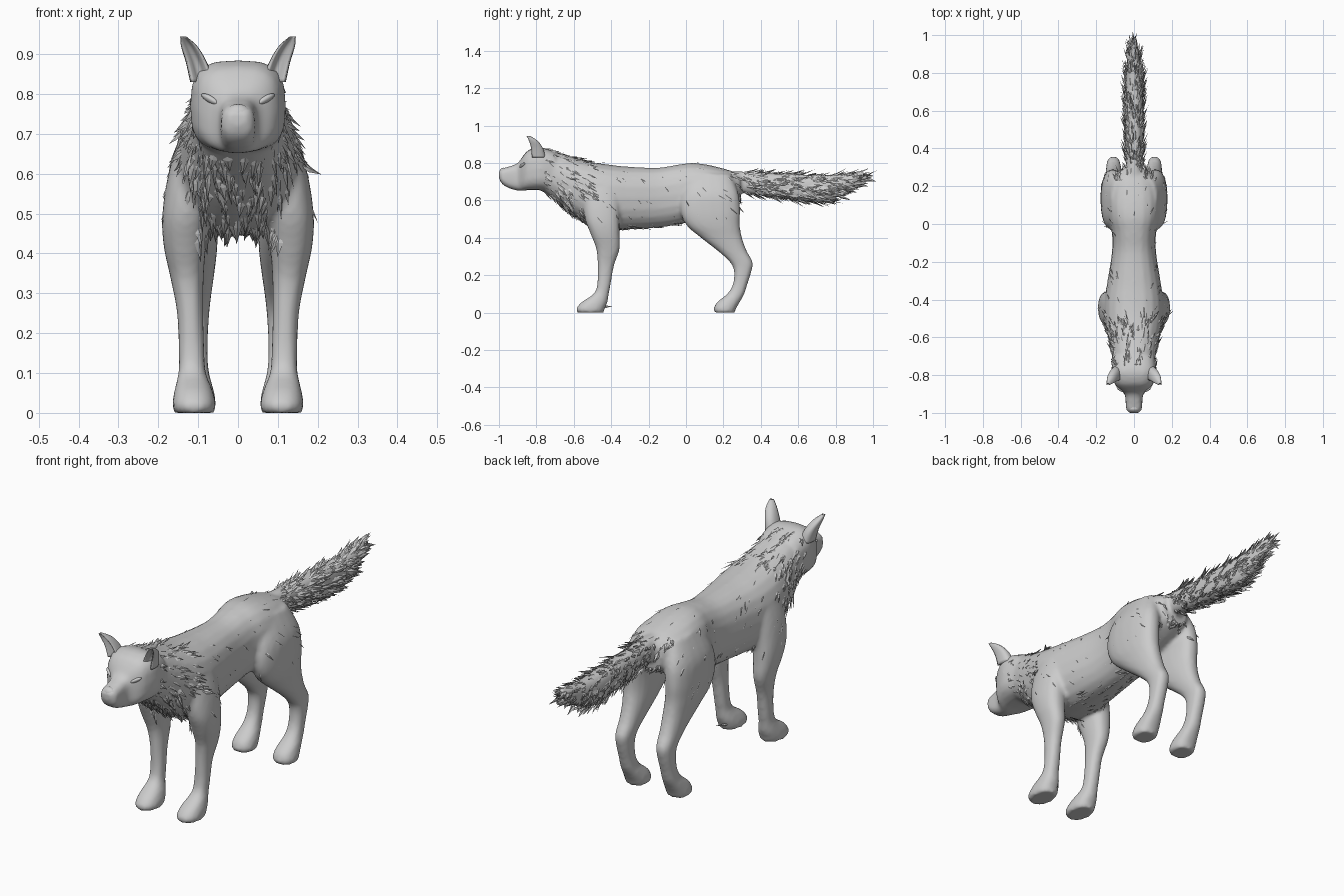
import bpy, bmesh, math, random
from mathutils import Vector

random.seed(7)
cube = bpy.data.objects.get("Cube")
if cube:
    bpy.data.objects.remove(cube)

grey = bpy.data.materials.new("light grey coat")
grey.use_nodes = True
colour = (0.6, 0.6, 0.6, 1)
grey.diffuse_color = colour
grey.node_tree.nodes["Principled BSDF"].inputs["Base Color"].default_value = colour


def make_object(name, bm):
    bmesh.ops.recalc_face_normals(bm, faces=bm.faces)
    mesh = bpy.data.meshes.new(name)
    bm.to_mesh(mesh)
    bm.free()
    mesh.materials.append(grey)
    obj = bpy.data.objects.new(name, mesh)
    bpy.context.collection.objects.link(obj)
    return obj


def smooth_rows(rows, steps=4):
    """Catmull-Rom interpolation of section rows."""
    out = []
    for i in range(len(rows) - 1):
        quad = [rows[max(0, min(len(rows) - 1, i + k))] for k in (-1, 0, 1, 2)]
        for s in range(steps):
            t = s / steps
            out.append([b + (c - a) * t / 2 + (a - 2.5 * b + 2 * c - d / 2) * t * t
                        + (1.5 * (b - c) + (d - a) / 2) * t ** 3
                        for a, b, c, d in zip(*quad)])
    return out + [rows[-1]]


def loft(bm, rows, place, square=0.85, cup=0, sides=20):
    """Skin rounded sections; each row is position, low/high u, low/high v."""
    rings = []
    for p, u0, u1, v0, v1 in smooth_rows(rows):
        ring = []
        for k in range(sides):
            a = math.tau * k / sides
            c, s = [math.copysign(abs(f) ** square, f) for f in (math.cos(a), math.sin(a))]
            if c < 0:
                c += cup * max(0, 1 - abs(s) * 1.2)
            ring.append(bm.verts.new(place(p, (u0 + u1 + (u1 - u0) * c) / 2,
                                           (v0 + v1 + (v1 - v0) * s) / 2)))
        rings.append(ring)
    for r, q in zip(rings, rings[1:]):
        for k in range(sides):
            j = (k + 1) % sides
            bm.faces.new((r[k], r[j], q[j], q[k]))
    bm.faces.new(rings[0])
    bm.faces.new(rings[-1])


def along(bm, rows, square=0.85):
    """Lengthwise form from rows of y, top, bottom, half width."""
    loft(bm, [(y, b, t, -w, w) for y, t, b, w in rows],
         lambda p, u, v: (v, p, u), square)


def upright_pair(bm, rows, cup=0):
    """Mirrored upright forms from rows of z, y range, x range."""
    for side in (-1, 1):
        loft(bm, rows, lambda p, u, v: (side * v, u, p), cup=cup)


# Torso, head, tail and legs are lofted, then fused into one skin
torso = [(-.8, .87, .67, .1), (-.7, .86, .6, .115), (-.6, .83, .52, .135), (-.5, .805, .46, .155),
         (-.4, .79, .445, .155), (-.3, .78, .445, .14), (-.15, .775, .455, .117), (-.05, .79, .47, .117),
         (.03, .8, .49, .135), (.12, .79, .52, .14), (.22, .765, .56, .12), (.29, .74, .6, .07)]
head = [(-1, .755, .72, .025), (-.985, .77, .69, .04), (-.95, .78, .667, .044), (-.9, .8, .652, .05),
        (-.87, .84, .652, .085), (-.84, .87, .655, .105), (-.78, .885, .655, .12), (-.7, .86, .65, .11)]
tail = [(.2, .755, .66, .04), (.3, .755, .64, .043), (.45, .745, .62, .045), (.6, .74, .6, .047),
        (.75, .735, .595, .045), (.88, .745, .66, .032), (.95, .755, .72, .015)]
front_leg = [(.7, -.54, -.36, .04, .145), (.6, -.55, -.35, .05, .175), (.5, -.54, -.355, .07, .19),
             (.42, -.51, -.355, .08, .187), (.34, -.48, -.355, .086, .17), (.25, -.472, -.385, .087, .153),
             (.15, -.475, -.403, .084, .149), (.1, -.495, -.413, .08, .15), (.055, -.56, -.42, .063, .16),
             (.02, -.587, -.435, .055, .165), (0, -.58, -.44, .06, .16)]
hind_leg = [(.74, .02, .24, .03, .12), (.64, -.02, .28, .04, .167), (.55, -.03, .29, .05, .177),
            (.47, 0, .288, .05, .174), (.4, .08, .3, .053, .162), (.33, .17, .325, .062, .152),
            (.27, .235, .357, .07, .147), (.22, .257, .35, .074, .145), (.15, .25, .328, .076, .144),
            (.1, .22, .312, .072, .148), (.055, .165, .287, .06, .158), (.02, .148, .267, .055, .163),
            (0, .155, .26, .06, .16)]
bm = bmesh.new()
along(bm, torso)
along(bm, head, square=0.65)
along(bm, tail)
upright_pair(bm, front_leg)
upright_pair(bm, hind_leg)
body = make_object("body", bm)
remesh = body.modifiers.new("fuse", 'REMESH')
remesh.mode = 'VOXEL'
remesh.voxel_size = 0.01
soften = body.modifiers.new("soften", 'SMOOTH')
soften.iterations = 5
soften.factor = 0.5
bpy.context.view_layer.update()
skin = bpy.data.meshes.new_from_object(body.evaluated_get(bpy.context.evaluated_depsgraph_get()))
body.modifiers.clear()
body.data = skin
skin.materials.clear()
skin.materials.append(grey)
for v in skin.vertices:
    v.co.z = max(v.co.z, 0)
skin.shade_smooth()

# Cupped ears
bm = bmesh.new()
upright_pair(bm, [(.83, -.84, -.75, .06, .12), (.88, -.842, -.765, .078, .131),
                  (.92, -.85, -.795, .102, .143), (.945, -.857, -.835, .13, .145)], cup=1.1)
make_object("ears", bm).data.shade_smooth()

# Nose and slanted eyes
bm = bmesh.new()
for centre, size, turn in [((0, -.977, .745), (.036, .022, .03), 0),
                           ((.07, -.875, .787), (.022, .012, .01), -.5),
                           ((-.07, -.875, .787), (.022, .012, .01), .5)]:
    for v in bmesh.ops.create_uvsphere(bm, u_segments=16, v_segments=10, radius=1)["verts"]:
        x, y, z = (a * b for a, b in zip(v.co, size))
        v.co = Vector(centre) + Vector((x, y - x * turn, z - x * turn))
make_object("nose_and_eyes", bm).data.shade_smooth()


# Fur locks: folded blades scattered over regions of the skin
def fur(name, count, region, length, width, lift, flow):
    faces = [f for f in skin.polygons if region(*f.center)]
    bm = bmesh.new()
    for f in random.choices(faces, weights=[f.area for f in faces], k=count):
        n = f.normal
        lie = Vector(flow) + Vector([random.uniform(-.25, .25) for _ in range(3)])
        lie = (lie - n * lie.dot(n)).normalized()
        size = length * random.uniform(.6, 1.25)
        d = (lie + n * lift * random.uniform(.4, 1.3)).normalized()
        side = d.cross(n).normalized() * width * random.uniform(.6, 1.2)
        root = f.center - n * .006
        mid = root + d * size * .4
        pts = [root, mid + side, root + d * size, mid - side, mid + n * width * .4]
        a, b, c, e, top = [bm.verts.new(p) for p in pts]
        for tri in ((a, b, top), (b, c, top), (c, e, top), (e, a, top)):
            bm.faces.new(tri)
    make_object(name, bm)


fur("tail_fur", 520, lambda x, y, z: y > .31 and z > .57 and abs(x) < .06,
    .075, .011, .4, (0, 1, -.1))
fur("rump_fur", 60, lambda x, y, z: .21 < y < .32 and .57 < z < .76 and abs(x) < .1,
    .055, .009, .3, (0, .7, -.7))
fur("neck_fur", 230, lambda x, y, z: -.77 < y < -.5 and z > .62,
    .065, .01, .3, (0, .8, -.6))
fur("chest_fur", 130, lambda x, y, z: -.77 < y < -.48 and .44 < z < .67 and abs(x) < .13,
    .085, .011, .25, (0, .5, -.9))
fur("belly_fur", 80, lambda x, y, z: -.45 < y < 0 and z < .5 and abs(x) < .08,
    .06, .009, .2, (0, 1, -.1))
fur("back_fur", 190, lambda x, y, z: -.5 < y < .25 and z > .5,
    .06, .007, .1, (0, .7, -.7))
